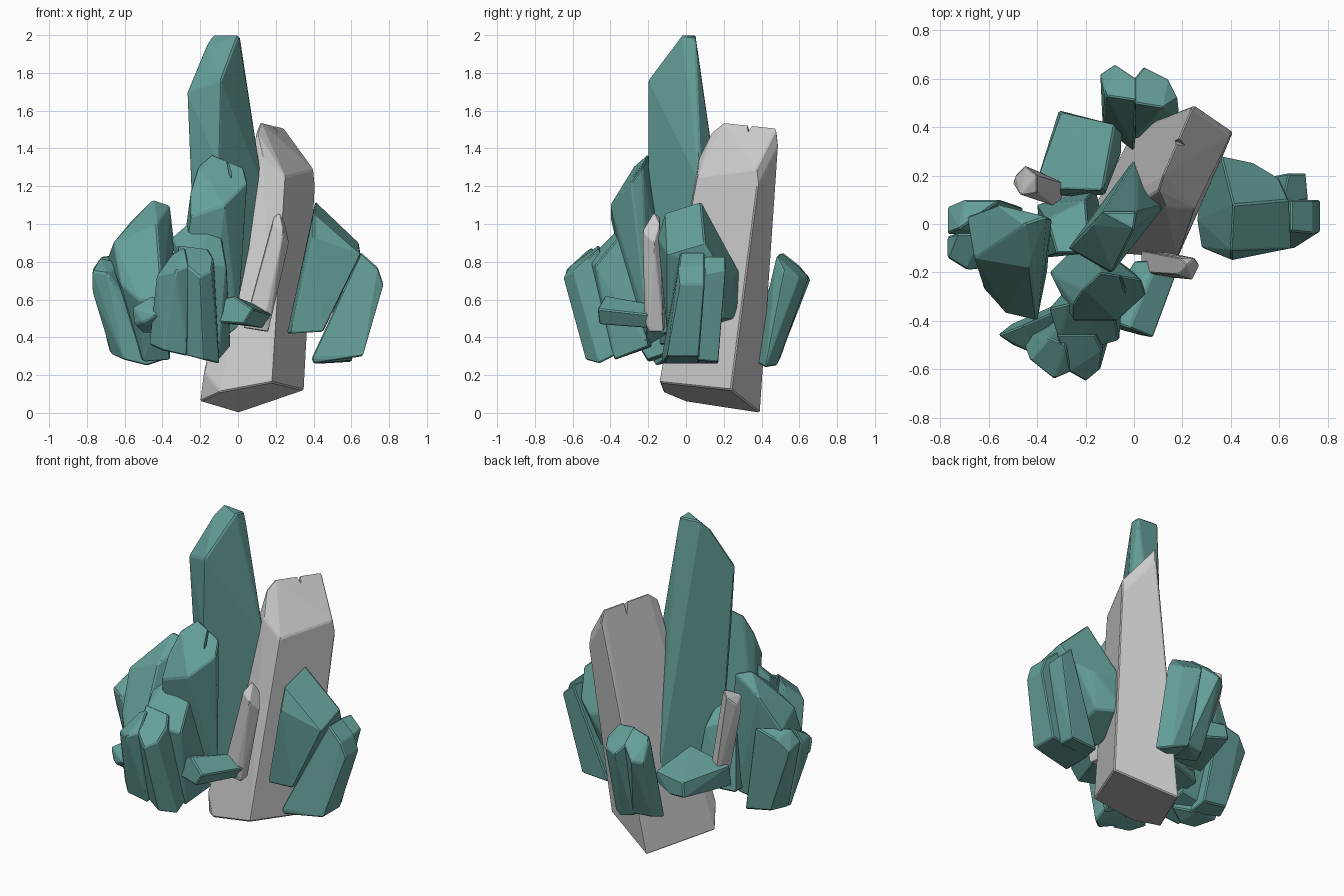
import bpy, bmesh

teal = bpy.data.materials.new("teal_crystal")
teal.diffuse_color = (0.13, 0.35, 0.32, 1)


def crystal(name, base, tip, colour=teal, bevel=0.007):
    """Flat-faced shaft spanned between a base outline and a cut tip, edges worn by a bevel."""
    bm = bmesh.new()
    for p in base + tip:
        bm.verts.new(p)
    bmesh.ops.convex_hull(bm, input=bm.verts[:])
    loose = [v for v in bm.verts if not v.link_faces]
    bmesh.ops.delete(bm, geom=loose, context='VERTS')
    bmesh.ops.dissolve_limit(bm, angle_limit=0.12, verts=bm.verts[:], edges=bm.edges[:])
    bmesh.ops.recalc_face_normals(bm, faces=bm.faces[:])
    me = bpy.data.meshes.new(name)
    bm.to_mesh(me)
    bm.free()
    ob = bpy.data.objects.new(name, me)
    bpy.context.collection.objects.link(ob)
    if colour:
        me.materials.append(colour)
    mod = ob.modifiers.new("worn_edges", 'BEVEL')
    mod.width, mod.segments = bevel, 1
    mod.limit_method, mod.angle_limit = 'ANGLE', 0.4
    return ob


def notch(ob, loc, size, turn):
    """Small chipped V cut down into a crystal."""
    bpy.ops.mesh.primitive_cone_add(vertices=4, radius1=size, depth=size * 3, location=loc,
                                    rotation=(3.1416, 0, turn))
    cut = bpy.context.object
    cut.name = ob.name + "_chip_cutter"
    cut.scale = (0.45, 1.8, 1)
    cut.hide_render = True
    cut.hide_set(True)
    mod = ob.modifiers.new("chip", 'BOOLEAN')
    mod.operation, mod.object = 'DIFFERENCE', cut


# Grey core shaft
core = crystal("core_shaft",
    [(0, .39, 0), (-.2, 0, .06), (-.09, -.12, .11), (.18, -.14, .16), (.35, .24, .12), (-.18, -.04, .22)],
    [(.1, .14, 1.49), (.12, .2, 1.54), (.24, .48, 1.51), (.25, .49, 1.42), (.41, .38, 1.2),
     (.4, .37, 1.29), (.25, .06, 1.25), (.13, .07, 1.35)], None)
notch(core, (.18, .34, 1.52), .06, 1.17)

# Tall central spire: slab with a slanted chisel tip
crystal("tall_spire",
    [(.01, .28, .4), (-.22, -.03, .42), (-.1, -.14, .42), (.13, .09, .45)],
    [(-.13, .05, 2.0), (0, -.02, 2.0), (.01, .05, 1.99), (-.17, 0, 1.94), (-.27, -.1, 1.7),
     (-.25, -.1, 1.4), (-.09, -.2, 1.76), (-.1, -.2, 1.3), (.13, .08, 1.2)])

# Front crystals, stepping down
mid = crystal("front_upper_crystal",
    [(-.35, -.2, .42), (-.16, -.24, .33), (0, -.2, .45), (-.2, -.05, .45)],
    [(-.14, -.2, 1.37), (-.21, -.27, 1.31), (.03, -.23, 1.3), (.05, -.29, 1.22), (-.25, -.33, 1.18),
     (-.07, -.4, 1.1), (-.25, -.4, 1.04)])
notch(mid, (-.04, -.27, 1.29), .05, .3)
crystal("front_middle_crystal",
    [(-.3, -.3, .35), (-.1, -.38, .28), (-.04, -.2, .35), (-.2, -.18, .35)],
    [(-.35, -.35, .93), (-.27, -.33, 1.0), (-.15, -.32, 1.0), (-.09, -.34, .95), (-.06, -.48, .78),
     (-.31, -.48, .85), (-.2, -.52, .8)])
crystal("front_lower_slab_left",
    [(-.47, -.45, .36), (-.4, -.52, .33), (-.27, -.51, .3), (-.28, -.35, .35)],
    [(-.35, -.47, .84), (-.28, -.5, .88), (-.43, -.56, .73), (-.33, -.64, .75), (-.26, -.61, .78)])
crystal("front_lower_slab_right",
    [(-.29, -.48, .31), (-.18, -.53, .28), (-.1, -.46, .26), (-.1, -.32, .33), (-.28, -.34, .35)],
    [(-.32, -.46, .89), (-.16, -.46, .87), (-.13, -.52, .82), (-.14, -.6, .75), (-.2, -.65, .72), (-.27, -.61, .78)])

# Low inner crystal filling the left of the cluster
crystal("inner_left_crystal",
    [(-.4, .08, .38), (-.16, .15, .4), (-.1, -.1, .36), (-.38, -.14, .36)],
    [(-.36, .02, .82), (-.2, .1, .75), (-.32, -.12, .9), (-.18, -.12, .9)])

# Short crystals lying sideways
crystal("side_stub_front",
    [(.18, -.2, .52), (.1, -.15, .57), (.13, -.2, .45), (0, -.15, .5)],
    [(-.12, -.42, .48), (-.1, -.4, .6), (-.02, -.43, .62), (.08, -.47, .55), (.03, -.46, .47)])
crystal("side_stub_left",
    [(-.3, -.35, .58), (-.3, -.4, .42), (-.25, -.3, .5)],
    [(-.56, -.46, .56), (-.55, -.45, .47), (-.46, -.42, .62), (-.5, -.41, .42), (-.43, -.53, .52), (-.5, -.5, .48)])
crystal("side_stub_back",
    [(-.41, .15, .58), (-.13, .14, .63), (-.4, .11, .44), (-.12, .12, .44), (-.05, .3, .47)],
    [(-.3, .46, .56), (-.08, .41, .56), (-.31, .47, .47), (-.05, .38, .48), (-.2, .44, .45)])

# Left crystals
crystal("left_crystal",
    [(-.5, -.2, .27), (-.36, -.2, .28), (-.36, 0, .35), (-.55, 0, .32)],
    [(-.45, 0, 1.13), (-.36, .03, 1.1), (-.34, .02, .93), (-.43, -.18, 1.0), (-.56, .08, 1.02), (-.66, -.14, .9),
     (-.69, .03, .82), (-.62, -.27, .68), (-.53, -.37, .6), (-.4, -.4, .6)])
crystal("left_outer_slab_front",
    [(-.67, -.08, .31), (-.6, -.18, .28), (-.48, -.16, .25), (-.36, -.1, .29), (-.5, -.03, .28)],
    [(-.73, -.04, .82), (-.62, -.04, .8), (-.77, -.14, .75), (-.77, -.05, .74), (-.77, -.11, .64), (-.69, -.19, .74)])
crystal("left_outer_slab_back",
    [(-.68, -.05, .32), (-.46, -.06, .27), (-.46, .07, .29), (-.63, .06, .32)],
    [(-.72, -.02, .83), (-.55, .1, .84), (-.77, -.04, .76), (-.77, .07, .73), (-.7, .1, .8)])

# Right crystals
crystal("right_crystal",
    [(.26, .02, .42), (.28, -.1, .42), (.45, -.1, .43), (.45, .2, .5), (.3, .28, .5)],
    [(.41, .08, 1.12), (.4, -.11, 1.06), (.64, .1, .9), (.65, -.1, .84), (.4, -.15, .93),
     (.36, .28, .75), (.5, .25, .7), (.6, .19, .75)])
crystal("right_outer_slab_front",
    [(.39, -.13, .29), (.4, -.12, .26), (.66, -.1, .3), (.66, .07, .3), (.4, .07, .26)],
    [(.65, -.03, .85), (.65, .1, .85), (.74, -.04, .77), (.77, -.03, .68), (.77, .1, .68), (.74, .1, .77), (.6, -.06, .72)])
crystal("right_outer_slab_back",
    [(.4, .06, .26), (.6, .06, .28), (.6, .17, .27), (.42, .17, .26)],
    [(.61, .08, .83), (.64, .21, .83), (.71, .21, .76), (.72, .1, .74)])

# Back crystals
crystal("back_slab_left",
    [(-.13, .4, .28), (-.1, .48, .3), (.02, .5, .3), (0, .3, .3)],
    [(-.12, .53, .83), (.01, .51, .85), (.01, .6, .78), (-.08, .66, .71), (-.14, .62, .7)])
crystal("back_slab_right",
    [(0, .35, .28), (.01, .5, .29), (.12, .48, .25), (.19, .42, .24)],
    [(0, .5, .85), (.12, .48, .83), (.18, .52, .75), (.14, .6, .72), (.04, .65, .72), (0, .6, .77)])

# Thin grey needles
crystal("needle_front",
    [(.03, -.11, .45), (.03, -.2, .45), (.15, -.12, .43), (.16, -.2, .43), (.14, -.22, .5)],
    [(.19, -.14, 1.04), (.22, -.17, 1.06), (.25, -.14, 1.0), (.24, -.23, .96), (.18, -.21, 1.0), (.27, -.17, .9)],
    None, 0.004)
crystal("needle_back",
    [(-.27, .16, .45), (-.32, .07, .45), (-.36, .1, .44), (-.33, .19, .45)],
    [(-.45, .24, 1.05), (-.4, .2, 1.07), (-.49, .2, 1.0), (-.5, .17, .95), (-.47, .12, 1.03), (-.4, .13, 1.04)],
    None, 0.004)
